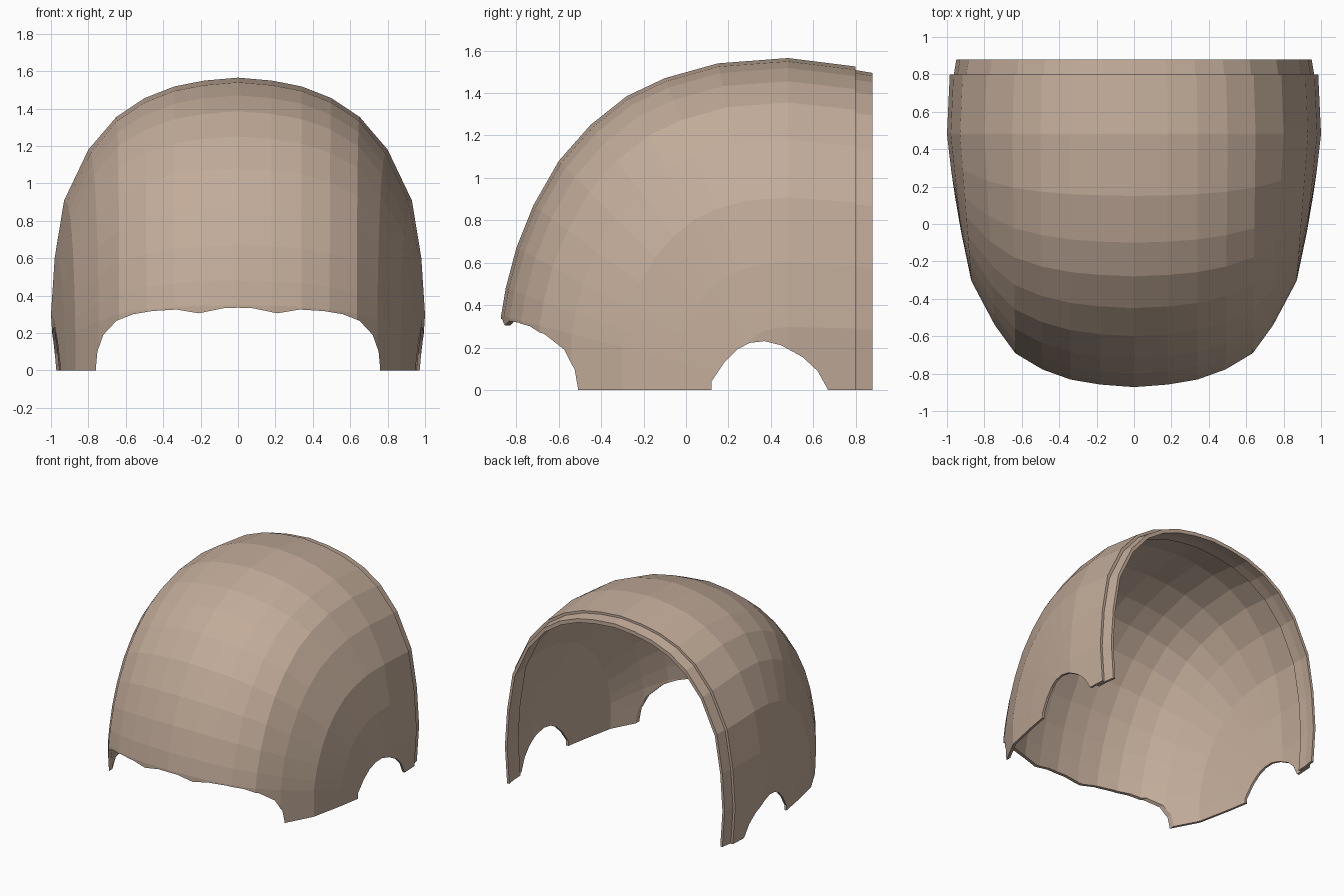
import bpy

if "Cube" in bpy.data.objects:
    bpy.data.objects.remove(bpy.data.objects["Cube"])

tan = bpy.data.materials.new("warm tan")
tan.diffuse_color = (0.54, 0.41, 0.32, 1)
tan.use_nodes = True
tan.node_tree.nodes["Principled BSDF"].inputs["Base Color"].default_value = tan.diffuse_color

PIVOT_Y, TOP = 0.48, 1.565
# half arch: (height fraction, half width at the crown, half width at the front)
ARCH = [(0, .98, .98), (.19, 1, .97), (.385, .98, .925), (.58, .93, .87), (.754, .8, .745),
        (.866, .65, .635), (.93, .5, .49), (.97, .34, .34), (.99, .18, .18)]
# centre line of the dome from crown to brow: (y, z)
DOME = [(.48, 1.565), (.15, 1.54), (-.1, 1.47), (-.28, 1.385), (-.45, 1.25), (-.6, 1.08),
        (-.72, .87), (-.8, .67), (-.85, .48), (-.872, .35), (-.872, .2), (-.87, 0)]


def full_arch(t, width=1.0):
    """Left-to-right list of (x, height fraction)."""
    half = [((a + (f - a) * t) * width, b) for b, a, f in ARCH]
    return [(-x, b) for x, b in half] + [(0, 1)] + [(x, b) for x, b in reversed(half)]


def make_mesh(name, verts, faces):
    me = bpy.data.meshes.new(name)
    me.from_pydata(verts, [], faces)
    ob = bpy.data.objects.new(name, me)
    bpy.context.collection.objects.link(ob)
    me.materials.append(tan)
    bpy.ops.object.select_all(action='DESELECT')
    ob.select_set(True)
    bpy.context.view_layer.objects.active = ob
    bpy.ops.object.mode_set(mode='EDIT')
    bpy.ops.mesh.select_all(action='SELECT')
    bpy.ops.mesh.remove_doubles(threshold=0.0005)
    bpy.ops.mesh.normals_make_consistent(inside=False)
    bpy.ops.object.mode_set(mode='OBJECT')
    return ob


def shell(name, outer, inner):
    """Closed shell between two matching lists of arch sections."""
    n, m = len(outer[0]), len(outer)
    loop = outer + inner[::-1]          # closed loop of sections
    k = len(loop)
    verts = [p for sec in loop for p in sec]
    faces = [(i * n + j, i * n + j + 1, (i + 1) % k * n + j + 1, (i + 1) % k * n + j)
             for i in range(k) for j in range(n - 1)]
    # close the two foot edges
    for j in (0, n - 1):
        for i in range(m - 1):
            faces.append((i * n + j, (i + 1) * n + j, (k - 2 - i) * n + j, (k - 1 - i) * n + j))
    return make_mesh(name, verts, faces)


def prism(name, pts, axis, lo, hi):
    """Extrude a (u, z) outline along x or y."""
    n = len(pts)
    verts = [((d, u, z) if axis == 'x' else (u, d, z)) for d in (lo, hi) for u, z in pts]
    faces = [tuple(range(n)), tuple(range(2 * n - 1, n - 1, -1))]
    faces += [(i, (i + 1) % n, n + (i + 1) % n, n + i) for i in range(n)]
    ob = make_mesh(name, verts, faces)
    ob.hide_render = True
    return ob


def cut(ob, cutter):
    mod = ob.modifiers.new("cut", 'BOOLEAN')
    mod.operation, mod.solver, mod.object = 'DIFFERENCE', 'EXACT', cutter
    bpy.context.view_layer.objects.active = ob
    bpy.ops.object.modifier_apply(modifier=mod.name)


def dome_sections(s):
    """Back edge plus the fan of arches; s shrinks it for the inner skin."""
    back = [(x * s, .80, b * 1.525 * s) for x, b in full_arch(0, .985)]
    secs = [back]
    for y, z in DOME:
        t = (PIVOT_Y - y) / 1.35
        secs.append([(x * s, PIVOT_Y + b * (y - PIVOT_Y) * s, b * z * s) for x, b in full_arch(t)])
    return secs


# main shell
dome = shell("helmet_shell", dome_sections(1), dome_sections(.982))

# recessed lip along the back edge
def lip_sections(s):
    return [[(x * s, y, b * z * s) for x, b in full_arch(0, w)]
            for y, w, z in ((.72, .966, 1.512), (.80, .963, 1.508), (.88, .95, 1.495))]

lip = shell("back_lip", lip_sections(1), lip_sections(.98))

# scalloped face opening
half = [(.76, -.5), (.76, .01), (.752, .1), (.72, .19), (.65, .265), (.56, .3), (.46, .317),
        (.33, .325), (.21, .305), (.08, .332)]
face = prism("face_cutter", half + [(0, .335)] + [(-x, z) for x, z in reversed(half)], 'y', -2, -.2)
# ear notches
ear = prism("ear_cutter", [(.12, -.5), (.12, .04), (.18, .13), (.24, .19), (.30, .222), (.37, .23),
                           (.45, .21), (.55, .155), (.62, .09), (.67, 0), (.67, -.5)], 'x', -2, 2)
cut(dome, face)
cut(dome, ear)
for helper in (face, ear):
    bpy.data.objects.remove(helper)
